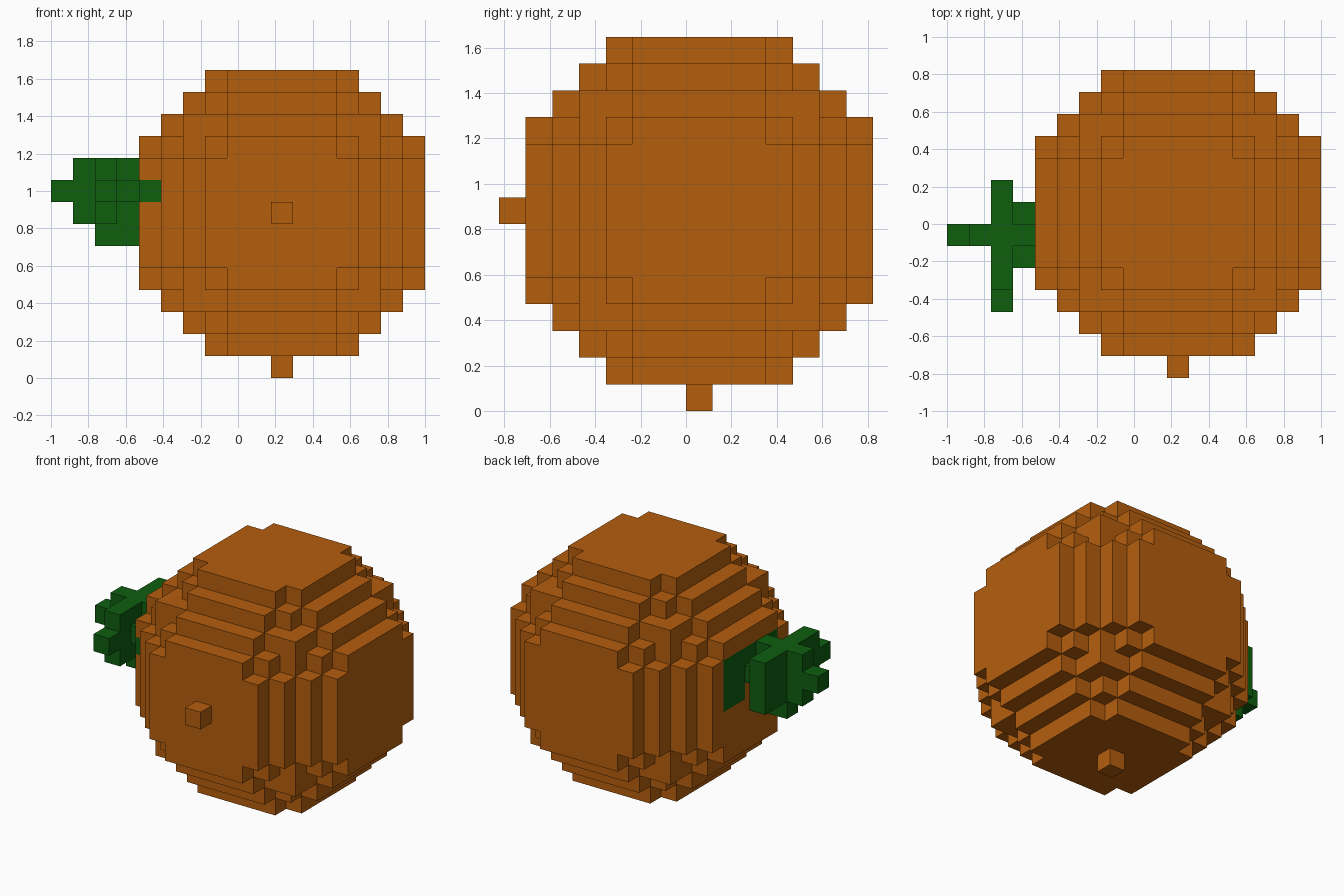
import bpy, bmesh, math
from mathutils import Vector

if "Cube" in bpy.data.objects:
    bpy.data.objects.remove(bpy.data.objects["Cube"])

U = 2 / 17                       # edge length of one block
ORIGIN = Vector((-1, -7 * U, 0))
CENTRE = (10, 7, 7)              # middle block of the fruit


def material(name, rgb):
    m = bpy.data.materials.new(name)
    m.diffuse_color = (*rgb, 1)
    m.use_nodes = True
    m.node_tree.nodes["Principled BSDF"].inputs["Base Color"].default_value = m.diffuse_color
    return m


def block_range(xs, ys, zs):
    """All blocks in an inclusive box of grid indices."""
    return {(x, y, z) for x in range(xs[0], xs[1] + 1)
            for y in range(ys[0], ys[1] + 1)
            for z in range(zs[0], zs[1] + 1)}


def build(name, cells, solid, mat):
    """Skin a set of blocks, leaving out faces buried against other blocks."""
    bm = bmesh.new()
    cache = {}

    def vert(p):
        if p not in cache:
            cache[p] = bm.verts.new(ORIGIN + Vector(p) * U)
        return cache[p]

    for c in sorted(cells):
        for axis in range(3):
            for side in (0, 1):
                n = list(c)
                n[axis] += 2 * side - 1
                if tuple(n) in solid:
                    continue
                loop = []
                for a, b in ((0, 0), (1, 0), (1, 1), (0, 1)):
                    p = list(c)
                    p[axis] += side
                    p[(axis + 1) % 3] += a
                    p[(axis + 2) % 3] += b
                    loop.append(vert(tuple(p)))
                bm.faces.new(loop if side else loop[::-1])
    # merge flat areas into large faces
    bmesh.ops.dissolve_limit(bm, angle_limit=math.radians(1),
                             verts=bm.verts[:], edges=bm.edges[:])
    me = bpy.data.meshes.new(name)
    bm.to_mesh(me)
    bm.free()
    me.materials.append(mat)
    bpy.context.collection.objects.link(bpy.data.objects.new(name, me))


# round blocky fruit, seven blocks in radius
r = range(-6, 7)
fruit = {(CENTRE[0] + x, CENTRE[1] + y, CENTRE[2] + z)
         for x in r for y in r for z in r if x * x + y * y + z * z <= 49}

# single blocks on the front and the underside
nubs = {(10, 0, 7), (10, 7, 0)}

# stem tip and the leaf cross behind it
stem = block_range((0, 0), (6, 6), (8, 8)) | block_range((1, 1), (6, 6), (7, 9))
leaves = (block_range((2, 2), (4, 8), (7, 9))
          | {(2, 3, 8), (2, 6, 6)}
          | block_range((3, 3), (5, 7), (8, 8))
          | block_range((3, 3), (6, 6), (6, 9)))

# leaf base set flush into the fruit
leaf_base = (block_range((4, 4), (4, 9), (8, 8))
             | block_range((4, 4), (8, 9), (7, 9))
             | block_range((4, 4), (5, 5), (7, 9))
             | block_range((4, 4), (6, 6), (6, 9))
             | {(4, 7, 9)})
fruit -= leaf_base

orange = material("orange_skin", (0.462, 0.112, 0.004))
green = material("leaf_green", (0.0044, 0.114, 0.0048))
everything = fruit | nubs | stem | leaves | leaf_base

build("fruit_body", fruit, everything, orange)
build("nubs", nubs, everything, orange)
build("stem", stem, everything, green)
build("leaves", leaves, everything, green)
build("leaf_base", leaf_base, everything, green)
